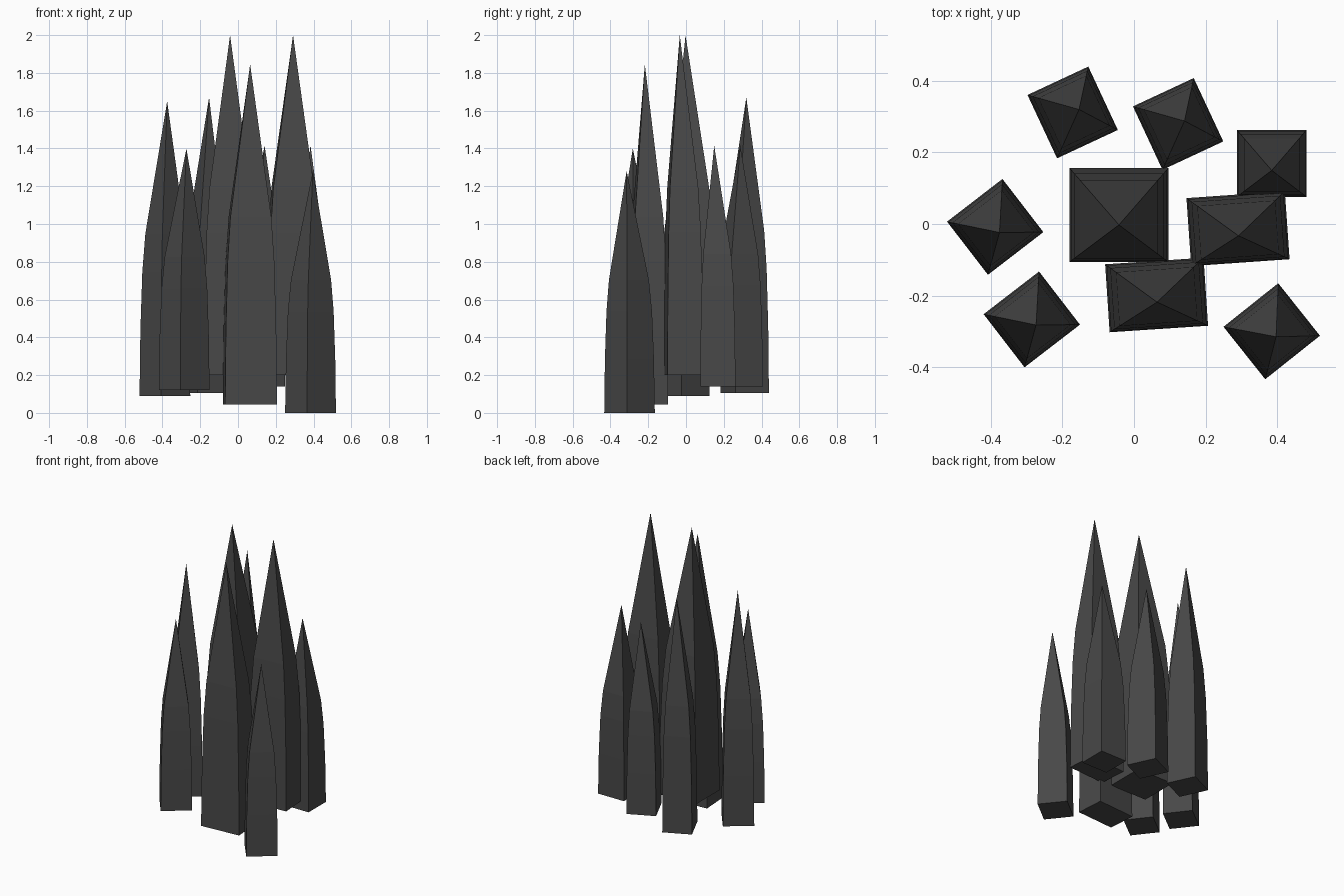
import bpy, bmesh, math

cube = bpy.data.objects.get("Cube")
if cube:
    bpy.data.objects.remove(cube, do_unlink=True)

# Single dark stone colour
stone = bpy.data.materials.new("dark_grey_stone")
stone.use_nodes = True
colour = (0.065, 0.065, 0.065, 1.0)
stone.diffuse_color = colour
bsdf = stone.node_tree.nodes["Principled BSDF"]
bsdf.inputs["Base Color"].default_value = colour
bsdf.inputs["Roughness"].default_value = 0.9

# Taper profile: (fraction of height, fraction of base width)
PROFILE = [(0.0, 1.0), (0.22, 0.97), (0.42, 0.90), (0.55, 0.79)]
LEAN = -0.105  # tip offset along local y, as a fraction of depth


def spike(name, x, y, z, width, depth, height, angle):
    """Four-sided pointed pillar with a closed base and an off-centre tip."""
    bm = bmesh.new()
    rings = []
    for t, w in PROFILE:
        shift = LEAN * depth * (1 - w)
        rings.append([bm.verts.new((sx * width / 2 * w,
                                    sy * depth / 2 * w + shift, t * height))
                      for sx, sy in ((-1, -1), (1, -1), (1, 1), (-1, 1))])
    tip = bm.verts.new((0, LEAN * depth, height))
    bm.faces.new(rings[0][::-1])
    for low, high in zip(rings, rings[1:]):
        for i in range(4):
            j = (i + 1) % 4
            bm.faces.new((low[i], low[j], high[j], high[i]))
    for i in range(4):
        bm.faces.new((rings[-1][i], rings[-1][(i + 1) % 4], tip))
    bmesh.ops.recalc_face_normals(bm, faces=bm.faces[:])
    mesh = bpy.data.meshes.new(name)
    bm.to_mesh(mesh)
    bm.free()
    mesh.materials.append(stone)
    obj = bpy.data.objects.new(name, mesh)
    obj.location = (x, y, z)
    obj.rotation_euler.z = math.radians(angle)
    bpy.context.collection.objects.link(obj)


# Tall central spikes
spike("centre_spike", -0.042, 0.025, 0.20, 0.276, 0.262, 1.80, 0)
spike("left_wide_spike", 0.290, -0.013, 0.20, 0.275, 0.19, 1.80, 4)
spike("front_wide_spike", 0.063, -0.198, 0.045, 0.275, 0.19, 1.80, 3.8)

# Medium and short outer spikes: name, x, y, base z, height, angle
OUTER = [
    ("right_spike", -0.387, -0.008, 0.09, 1.56, 37.6),
    ("back_right_spike", -0.171, 0.311, 0.105, 1.565, 115),
    ("front_right_spike", -0.285, -0.266, 0.12, 1.28, 37.6),
    ("front_left_spike", 0.384, -0.299, 0.0, 1.28, 38.5),
    ("back_spike", 0.123, 0.279, 0.14, 1.275, 115),
    ("back_left_spike", 0.384, 0.169, 0.14, 1.275, 0),
]
for name, x, y, z, height, angle in OUTER:
    spike(name, x, y, z, 0.195, 0.187, height, angle)
